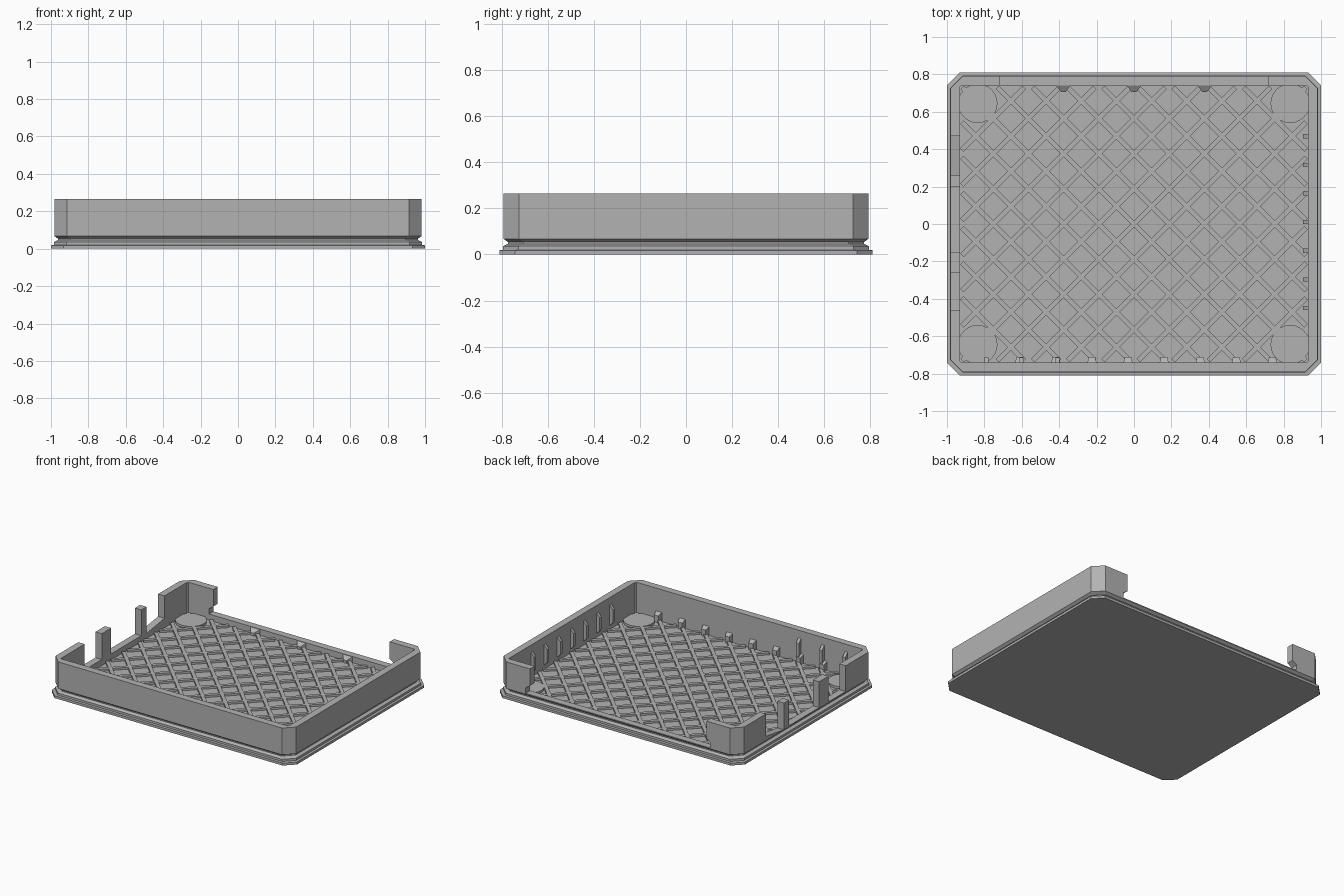
import bpy, bmesh, math
from mathutils import Vector

cube = bpy.data.objects.get("Cube")
if cube:
    bpy.data.objects.remove(cube)

grey = bpy.data.materials.new("mid_grey")
grey.use_nodes = True
GREY = (0.45, 0.45, 0.45, 1)
grey.diffuse_color = GREY
grey.node_tree.nodes["Principled BSDF"].inputs["Base Color"].default_value = GREY

FLOOR, RIB_TOP, SILL, TOP = 0.03, 0.045, 0.075, 0.265
IN_X, IN_Y = 0.93, 0.74


def finish(name, bm):
    bmesh.ops.recalc_face_normals(bm, faces=bm.faces)
    mesh = bpy.data.meshes.new(name)
    bm.to_mesh(mesh)
    bm.free()
    mesh.materials.append(grey)
    obj = bpy.data.objects.new(name, mesh)
    bpy.context.collection.objects.link(obj)
    return obj


def loft(bm, rings):
    """Closed solid through rings of equal point count."""
    loops = [[bm.verts.new(p) for p in ring] for ring in rings]
    for a, b in zip(loops, loops[1:]):
        for i in range(len(a)):
            j = (i + 1) % len(a)
            bm.faces.new((a[i], a[j], b[j], b[i]))
    bm.faces.new(loops[0][::-1])
    bm.faces.new(loops[-1])


def octagon(hx, hy, c, z):
    """Rectangle with cut corners."""
    quarter = [(hx, hy - c), (hx - c, hy)]
    pts = quarter + [(-x, y) for x, y in quarter[::-1]]
    pts += [(-x, -y) for x, y in pts]
    return [(x, y, z) for x, y in pts]


def wall_ribs(name, profile, starts, inward, half, tip=1.0):
    """Prisms on a wall: profile of (depth, height), narrowed at the tip."""
    bm = bmesh.new()
    inward = Vector(inward)
    along = Vector((-inward.y, inward.x, 0))
    for start in starts:
        rings = []
        for side in (-1, 1):
            rings.append([Vector((*start, z)) + inward * d
                          + along * side * half * (tip if d > 0.01 else 1)
                          for d, z in profile])
        loft(bm, rings)
    return finish(name, bm)


def cut(target, profile, axis, lo, hi):
    """Cut a prism whose profile lies across the given axis."""
    bm = bmesh.new()
    place = (lambda u, z, t: (t, u, z)) if axis == "x" else (lambda u, z, t: (u, t, z))
    loft(bm, [[place(u, z, t) for u, z in profile] for t in (lo, hi)])
    cutter = finish("wall_cutter", bm)
    cutter.hide_render = True
    mod = target.modifiers.new("gap", "BOOLEAN")
    mod.operation, mod.solver, mod.object = "DIFFERENCE", "EXACT", cutter
    bpy.context.view_layer.objects.active = target
    bpy.ops.object.modifier_apply(modifier=mod.name)
    bpy.data.objects.remove(cutter)


# Tray shell: stepped foot flange, groove, tall wall, hollow inside
bm = bmesh.new()
outer = [(0.0, 0.0), (0.0, 0.018), (0.016, 0.02), (0.016, 0.036), (0.037, 0.046),
         (0.037, 0.054), (0.018, 0.068), (0.018, TOP)]
rings = [octagon(1 - d, 0.81 - d, 0.068, z) for d, z in outer]
rings += [octagon(IN_X, IN_Y, 0.006, z) for z in (TOP, FLOOR)]
loft(bm, rings)
tray = finish("tray_shell", bm)

# Wide opening in the back wall, undercut at both ends
side = [(0.72, 0.3), (0.72, 0.14), (0.755, 0.115), (0.755, SILL)]
cut(tray, side + [(-x, z) for x, z in side[::-1]], "y", 0.7, 0.9)

# Openings in the side wall, leaving two posts
for a, b, za, zb in ((-0.46, -0.26, SILL, SILL), (-0.15, 0.2, SILL, SILL),
                     (0.26, 0.47, 0.068, 0.1)):
    cut(tray, [(a, za), (b, zb), (b, 0.3), (a, 0.3)], "x", -1.1, -0.88)

# Diagonal floor lattice
bm = bmesh.new()
pitch, half = 0.188, 0.013
lx, ly = IN_X - 0.01, IN_Y - 0.01
for sign in (1, -1):
    for k in range(-9, 10):
        c = k * pitch
        x0, x1 = max(-lx, c - ly), min(lx, c + ly)
        if x1 - x0 < 0.12:
            continue
        a, b = (Vector((x, sign * (c - x), 0)) for x in (x0, x1))
        n = Vector((1, sign, 0)).normalized() * half
        top = RIB_TOP + 0.0004 * sign
        loft(bm, [[p + Vector((0, 0, z)) for p in (a - n, b - n, b + n, a + n)]
                  for z in (FLOOR - 0.005, top)])
finish("floor_lattice", bm)

# Round pads in the corners
bm = bmesh.new()
for sx in (-1, 1):
    for sy in (-1, 1):
        ring = [(sx * 0.835 + 0.105 * math.cos(t), sy * 0.645 + 0.105 * math.sin(t))
                for t in (math.tau * i / 24 for i in range(24))]
        ring = [(max(-0.94, min(0.94, x)), max(-0.75, min(0.75, y))) for x, y in ring]
        loft(bm, [[(x, y, z) for x, y in ring] for z in (FLOOR - 0.005, RIB_TOP + 0.002)])
finish("corner_pads", bm)

# Upright pointed ribs on the side wall and at one end of the front wall
upright = [(-0.005, 0.055), (0.026, 0.085), (0.026, 0.18), (-0.005, 0.215)]
wall_ribs("side_wall_ribs", upright,
          [(IN_X, 0.01 + 0.153 * i) for i in range(-3, 4)], (-1, 0, 0), 0.011)
wall_ribs("front_wall_ribs", upright,
          [(x, -IN_Y) for x in (-0.41, -0.6, -0.79)], (0, 1, 0), 0.011)

# Small stops along the front wall
stop = [(-0.005, FLOOR - 0.005), (0.03, FLOOR - 0.005), (0.03, 0.08), (-0.005, 0.1)]
wall_ribs("front_stops", stop,
          [(0.74 - 0.193 * i, -IN_Y) for i in range(8)], (0, 1, 0), 0.025, 0.7)

# Wedge teeth on the back sill
tooth = [(-0.005, FLOOR), (0.034, FLOOR), (0.034, 0.05), (-0.005, SILL)]
wall_ribs("back_teeth", tooth,
          [(x, IN_Y) for x in (-0.378, 0, 0.378)], (0, -1, 0), 0.042, 0.3)
